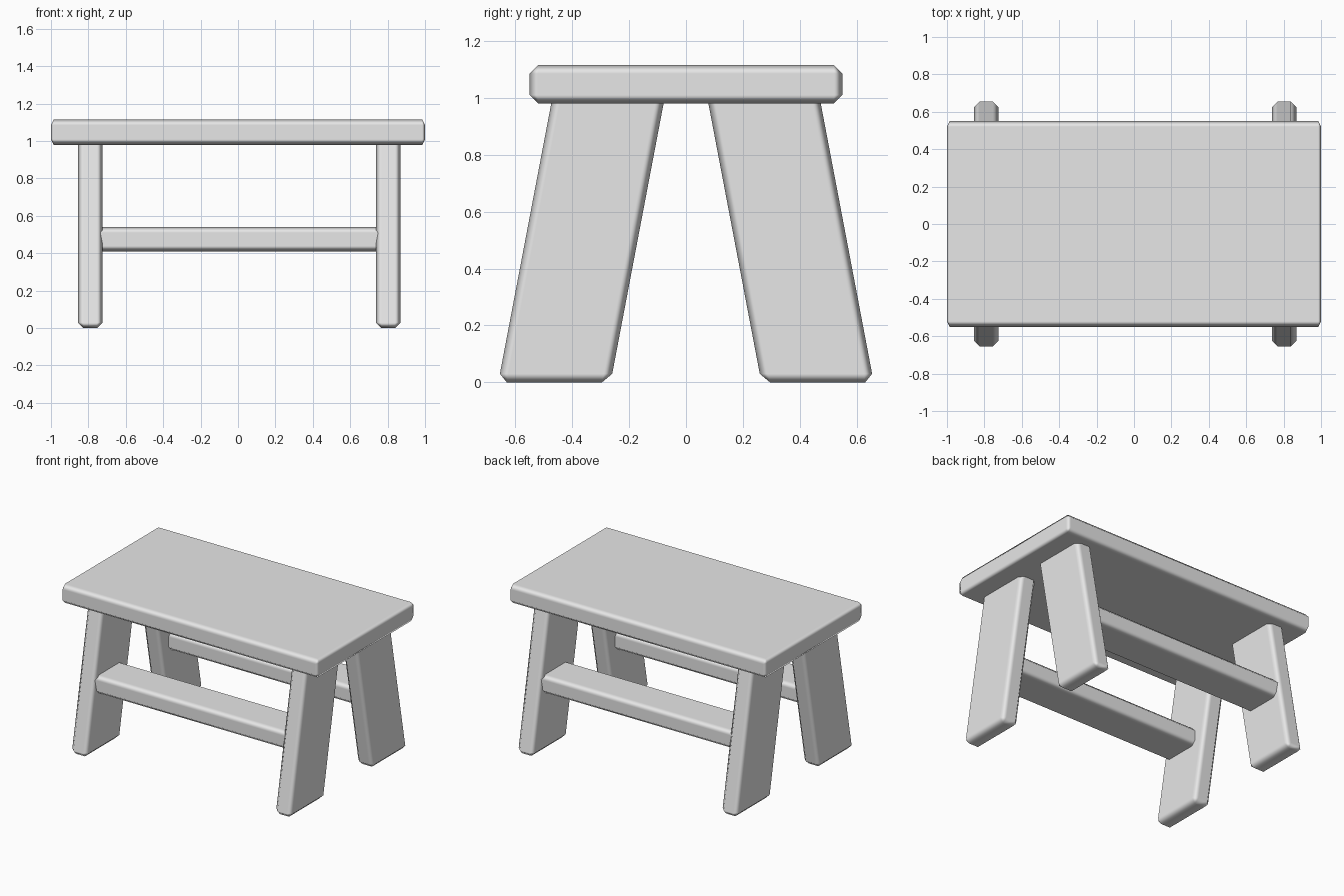
import bpy
import bmesh
from mathutils import Matrix, Vector

cube = bpy.data.objects.get("Cube")
if cube:
    bpy.data.objects.remove(cube, do_unlink=True)

grey = bpy.data.materials.new("plain grey")
grey.diffuse_color = (0.8, 0.8, 0.8, 1)
grey.use_nodes = True
grey.node_tree.nodes["Principled BSDF"].inputs["Base Color"].default_value = grey.diffuse_color


def board(name, low, high, chamfer=0.03, lean=0.0, squeeze=1.0):
    """Chamfered plank; lean shifts y per unit of height, squeeze flattens the chamfer along x."""
    low, high = Vector(low), Vector(high)
    size, centre = high - low, (low + high) / 2
    size.x /= squeeze
    bm = bmesh.new()
    bmesh.ops.create_cube(bm, size=1, matrix=Matrix.Diagonal((*size, 1)))
    bmesh.ops.bevel(bm, geom=bm.edges[:], offset=chamfer, segments=1,
                    profile=0.5, affect='EDGES')
    for v in bm.verts:
        v.co.x *= squeeze
        v.co += centre
        v.co.y += lean * v.co.z
    for f in bm.faces:
        f.smooth = True
    bmesh.ops.recalc_face_normals(bm, faces=bm.faces[:])
    mesh = bpy.data.meshes.new(name)
    bm.to_mesh(mesh)
    bm.free()
    mesh.materials.append(grey)
    obj = bpy.data.objects.new(name, mesh)
    bpy.context.collection.objects.link(obj)
    # Flat broad faces with softly shaded chamfers
    obj.modifiers.new("soft edges", 'WEIGHTED_NORMAL').weight = 100
    return obj


# Seat plank
board("seat", (-1, -0.55, 0.98), (1, 0.55, 1.115), squeeze=0.5)

for side, depth in (("front", -1), ("back", 1)):
    # Splayed legs, tops set into the seat
    y0, y1 = sorted((depth * 0.265, depth * 0.66))
    for end, x in (("right", -0.79), ("left", 0.803)):
        board(f"{side}_{end}_leg", (x - 0.066, y0, 0), (x + 0.066, y1, 1.05),
              lean=-0.19 * depth)
    # Stretcher running between the two legs
    y0, y1 = sorted((depth * 0.26, depth * 0.545))
    board(f"{side}_stretcher", (-0.79, y0, 0.41), (0.8, y1, 0.54))
